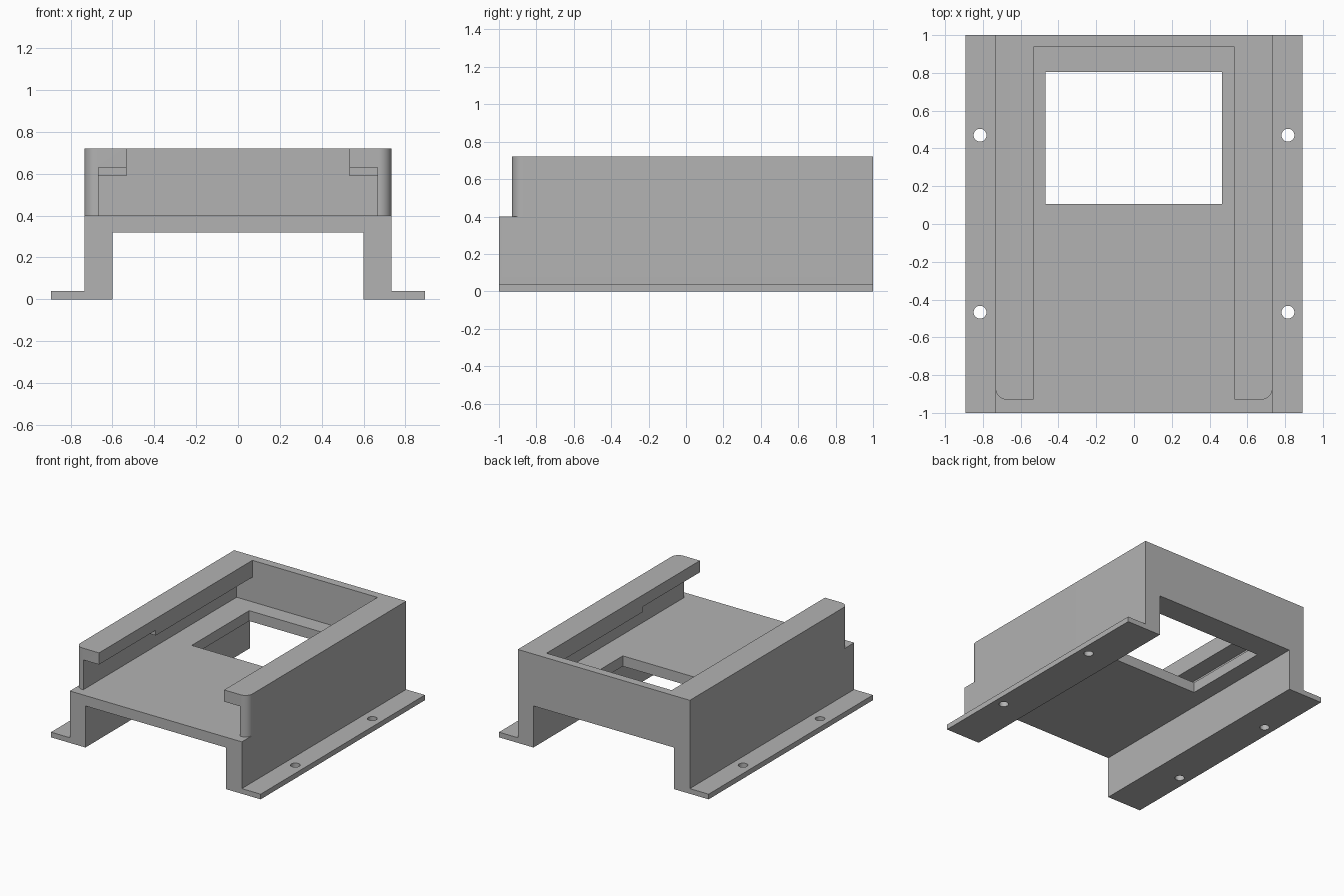
import bpy, bmesh, math
from mathutils import Vector

cube = bpy.data.objects.get("Cube")
if cube:
    bpy.data.objects.remove(cube, do_unlink=True)

grey = bpy.data.materials.new("plain grey")
grey.use_nodes = True
colour = (0.45, 0.45, 0.45, 1)
grey.diffuse_color = colour
grey.node_tree.nodes["Principled BSDF"].inputs["Base Color"].default_value = colour


def prism(name, profile, axis, start, end):
    """Extrude a closed 2D profile along y (profile in xz) or z (profile in xy)."""
    bm = bmesh.new()
    place = (lambda a, b: (a, start, b)) if axis == "y" else (lambda a, b: (a, b, start))
    face = bm.faces.new([bm.verts.new(place(a, b)) for a, b in profile])
    top = bmesh.ops.extrude_face_region(bm, geom=[face])["geom"]
    step = Vector((0, end - start, 0) if axis == "y" else (0, 0, end - start))
    bmesh.ops.translate(bm, vec=step, verts=[g for g in top if isinstance(g, bmesh.types.BMVert)])
    bmesh.ops.recalc_face_normals(bm, faces=bm.faces)
    mesh = bpy.data.meshes.new(name)
    bm.to_mesh(mesh)
    bm.free()
    mesh.materials.append(grey)
    obj = bpy.data.objects.new(name, mesh)
    bpy.context.collection.objects.link(obj)
    return obj


def mirrored(half):
    """Close a right-hand profile by reflecting it across x = 0."""
    return half + [(-a, b) for a, b in reversed(half)]


def rect(x0, x1, y0, y1):
    return [(x0, y0), (x1, y0), (x1, y1), (x0, y1)]


def circle(cx, cy, r, n=32):
    return [(cx + r * math.cos(math.tau * i / n), cy + r * math.sin(math.tau * i / n))
            for i in range(n)]


def cut(body, cutter):
    cutter.hide_render = True
    mod = body.modifiers.new(cutter.name, "BOOLEAN")
    mod.operation = "DIFFERENCE"
    mod.solver = "EXACT"
    mod.object = cutter
    bpy.context.view_layer.objects.active = body
    bpy.ops.object.modifier_apply(modifier=mod.name)
    bpy.data.objects.remove(cutter, do_unlink=True)


WALL, DECK, TOP, FRONT = 0.733, 0.40, 0.72, -0.93

# Bracket body: mounting flanges, legs and solid upper block
body = prism("mounting_bracket", mirrored(
    [(0.6, 0.32), (0.6, 0), (0.893, 0), (0.893, 0.04), (WALL, 0.04), (WALL, TOP)]),
    "y", -1, 1)

# Tray pocket with overhanging lips, open at the front
cut(body, prism("tray_pocket", mirrored(
    [(0.667, DECK), (0.667, 0.59), (0.533, 0.59), (0.533, 0.8)]), "y", -1.1, 0.936))

# Taller clearance below the front part of the lips
cut(body, prism("lip_clearance", rect(-0.667, 0.667, 0.5, 0.63), "y", -1.1, -0.24))

# Front set-back with rounded outer wall corners
R = 0.06
arc = [(WALL - R + R * math.cos(a), FRONT + R - R * math.sin(a))
       for a in (math.pi / 2 * i / 12 for i in range(13))]
cut(body, prism("front_setback", mirrored(
    [(0.8, -1.1), (0.8, FRONT + R)] + arc), "z", DECK, 0.8))

# Deck window
cut(body, prism("deck_window", rect(-0.468, 0.465, 0.105, 0.805), "z", 0.2, 0.5))

# Screw holes in the flanges
for x in (-0.815, 0.815):
    for y in (-0.467, 0.47):
        cut(body, prism("screw_hole", circle(x, y, 0.034), "z", -0.1, 0.1))

# Smooth the rounded corners and holes only
bpy.ops.object.select_all(action="DESELECT")
body.select_set(True)
bpy.context.view_layer.objects.active = body
bpy.ops.object.shade_smooth_by_angle(angle=math.radians(30))
